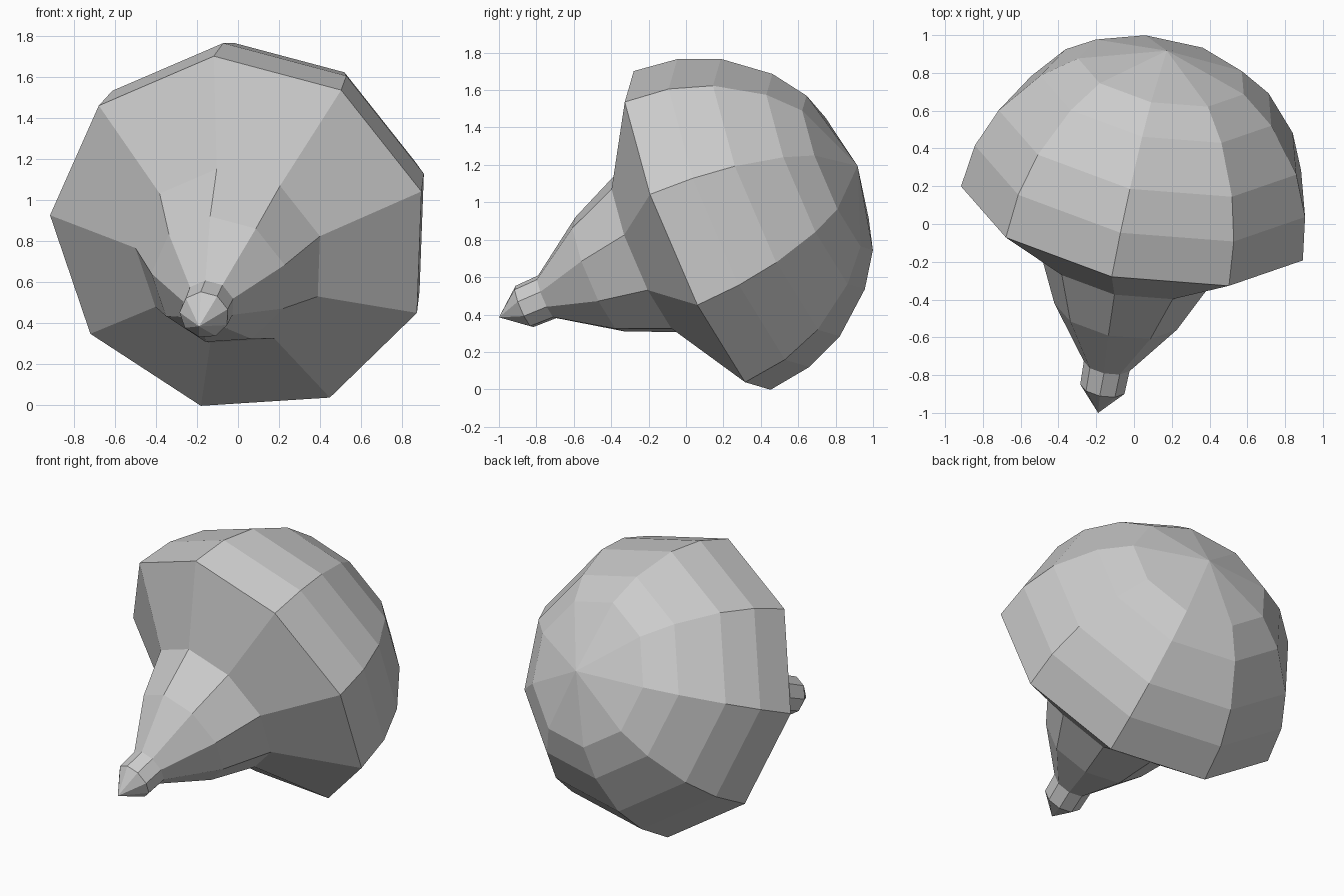
import bpy, bmesh, math
from mathutils import Vector

if "Cube" in bpy.data.objects:
    bpy.data.objects.remove(bpy.data.objects["Cube"])

SIDES = 9
TIP = Vector((-0.19, -1.0, 0.385))
AXIS = Vector((0.172, 0.907, 0.383)).normalized()
U = Vector((-0.138, -0.365, 0.920))
U = (U - AXIS * U.dot(AXIS)).normalized()
V = AXIS.cross(U)


def lathe(name, profile):
    """Turn (distance along tilted axis, radius) points into a faceted part."""
    bm = bmesh.new()
    rings = []
    for t, r in profile:
        centre = TIP + AXIS * t
        if r == 0:
            rings.append([bm.verts.new(centre)] * SIDES)
        else:
            angles = [2 * math.pi * i / SIDES for i in range(SIDES)]
            rings.append([bm.verts.new(centre + (U * math.cos(a) + V * math.sin(a)) * r)
                          for a in angles])
    for a, b in zip(rings, rings[1:]):
        for i in range(SIDES):
            j = (i + 1) % SIDES
            bm.faces.new(list(dict.fromkeys((a[i], a[j], b[j], b[i]))))
    bmesh.ops.recalc_face_normals(bm, faces=bm.faces)
    mesh = bpy.data.meshes.new(name)
    bm.to_mesh(mesh)
    bm.free()
    obj = bpy.data.objects.new(name, mesh)
    bpy.context.collection.objects.link(obj)
    return obj


# Pointed nib with a short straight collar
lathe("pointed_tip", [(0, 0), (0.147, 0.122), (0.281, 0.126)])

# Flared neck
lathe("flared_neck", [(0.281, 0.126), (0.586, 0.338), (0.877, 0.468)])

# Sloping underside and hemispherical dome
RIM_T, RADIUS = 1.171, 0.942
dome = [(RIM_T + RADIUS * math.sin(math.radians(a)), RADIUS * math.cos(math.radians(a)))
        for a in (0, 15, 29.5, 47.5, 61)]
lathe("domed_body", [(0.877, 0.468)] + dome + [(RIM_T + RADIUS, 0)])
